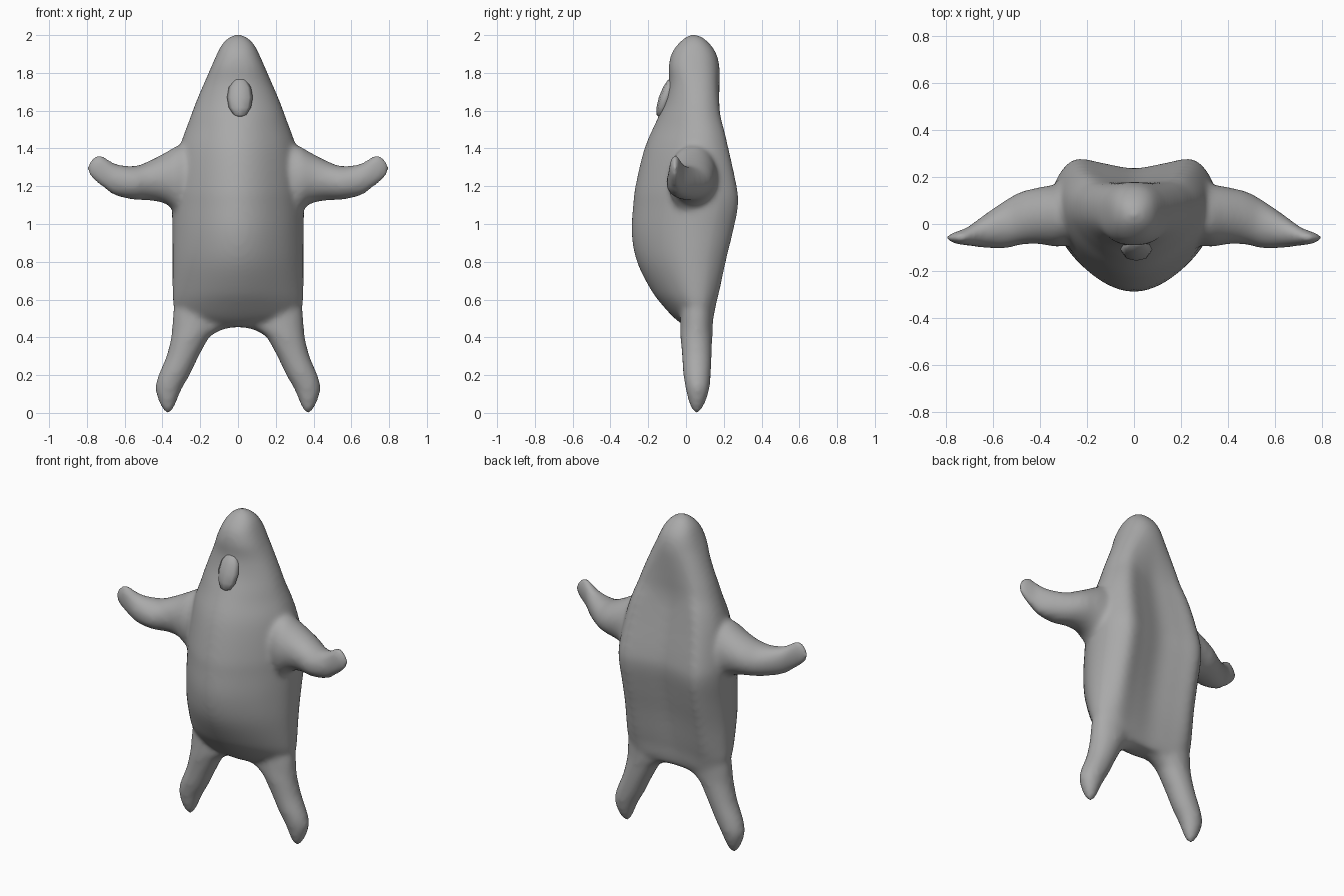
import bpy, bmesh, math
from mathutils import Vector

grey = bpy.data.materials.new("plain grey")
grey.diffuse_color = (0.4, 0.4, 0.4, 1)


def spline(pts, steps, closed=False):
    """Smooth curve through tuples of any length."""
    n, out = len(pts), []
    for i in range(n if closed else n - 1):
        idx = [(i + k) % n if closed else min(max(i + k, 0), n - 1) for k in (-1, 0, 1, 2)]
        p = [Vector(pts[j]) for j in idx]
        for s in range(steps):
            t = s / steps
            out.append(0.5 * (2 * p[1] + (p[2] - p[0]) * t
                              + (2 * p[0] - 5 * p[1] + 4 * p[2] - p[3]) * t * t
                              + (3 * p[1] - p[0] - 3 * p[2] + p[3]) * t ** 3))
    if not closed:
        out.append(Vector(pts[-1]))
    return out


def loft(bm, rings):
    """Skin a list of rings and cap both ends."""
    vs = [[bm.verts.new(p) for p in r] for r in rings]
    n = len(vs[0])
    for a, b in zip(vs, vs[1:]):
        for i in range(n):
            bm.faces.new((a[i], a[(i + 1) % n], b[(i + 1) % n], b[i]))
    bm.faces.new(vs[0][::-1])
    bm.faces.new(vs[-1])


def finish(bm, name):
    bmesh.ops.recalc_face_normals(bm, faces=bm.faces)
    me = bpy.data.meshes.new(name)
    bm.to_mesh(me)
    bm.free()
    for p in me.polygons:
        p.use_smooth = True
    me.materials.append(grey)
    ob = bpy.data.objects.new(name, me)
    bpy.context.collection.objects.link(ob)
    return ob


bm = bmesh.new()

# Torso and head: z, half width, front y, back y
torso = [(0.455, 0.2, 0.0, 0.12), (0.5, 0.31, -0.06, 0.145), (0.57, 0.342, -0.125, 0.16),
         (0.65, 0.347, -0.185, 0.18), (0.8, 0.347, -0.26, 0.213), (0.95, 0.347, -0.288, 0.25),
         (1.1, 0.35, -0.28, 0.28), (1.2, 0.345, -0.268, 0.272), (1.4, 0.31, -0.22, 0.228),
         (1.55, 0.258, -0.155, 0.195), (1.65, 0.221, -0.112, 0.187), (1.75, 0.178, -0.09, 0.183),
         (1.83, 0.143, -0.092, 0.178), (1.9, 0.112, -0.078, 0.162), (1.95, 0.086, -0.045, 0.13),
         (1.987, 0.05, -0.005, 0.09), (2.004, 0.012, 0.03, 0.05)]
# Torso section: share of half width, share of depth (belly wedge, hollow back)
half = [(0, 0), (0.35, 0.065), (0.7, 0.245), (0.93, 0.46), (1, 0.65), (0.94, 0.84),
        (0.72, 0.99), (0.38, 0.96), (0, 0.92)]
flat = spline(half + [(-x, u) for x, u in half[-2:0:-1]], 4, True)
rings = []
for z, w, f, b in spline(torso, 4):
    k = min(max((z - 1.5) / 0.33, 0), 1)          # rounder towards the crown
    ring = []
    for i, q in enumerate(flat):
        a = 2 * math.pi * i / len(flat)
        s, c = [math.copysign(abs(v) ** 0.88, v) for v in (math.sin(a), math.cos(a))]
        x = q.x * (1 - k) + s * k
        u = q.y * (1 - k) + (0.5 - 0.5 * c) * k
        ring.append((x * w, f + (b - f) * u, z))
    rings.append(ring)
loft(bm, rings)

# Limbs: low and high limits of the two cross axes along the main axis
arm = [(0.24, 1.06, 1.42, -0.08, 0.16), (0.32, 1.055, 1.415, -0.098, 0.168),
       (0.365, 1.095, 1.39, -0.092, 0.163), (0.41, 1.115, 1.365, -0.085, 0.155),
       (0.48, 1.125, 1.33, -0.088, 0.138), (0.55, 1.128, 1.307, -0.105, 0.1),
       (0.65, 1.15, 1.32, -0.1, 0.03), (0.71, 1.19, 1.36, -0.092, -0.015),
       (0.75, 1.218, 1.368, -0.086, -0.03), (0.785, 1.25, 1.335, -0.075, -0.043),
       (0.798, 1.28, 1.31, -0.068, -0.052)]
leg = [(0.72, 0.16, 0.31, 0.0, 0.14), (0.55, 0.11, 0.342, -0.025, 0.145),
       (0.45, 0.115, 0.35, -0.03, 0.142), (0.4, 0.152, 0.355, -0.03, 0.14),
       (0.3, 0.207, 0.38, -0.022, 0.137),
       (0.2, 0.255, 0.422, -0.015, 0.132), (0.13, 0.295, 0.438, -0.003, 0.125),
       (0.06, 0.325, 0.42, 0.013, 0.105), (0.015, 0.343, 0.398, 0.032, 0.082),
       (-0.004, 0.362, 0.38, 0.05, 0.064)]


def limb(rows, side, upright):
    rings = []
    for s, a0, a1, b0, b1 in spline(rows, 4):
        ring = []
        for i in range(24):
            t = 2 * math.pi * i / 24
            a = (a0 + a1) / 2 + (a1 - a0) / 2 * math.cos(t)
            y = (b0 + b1) / 2 + (b1 - b0) / 2 * math.sin(t)
            ring.append((side * a, y, s) if upright else (side * s, y, a))
        rings.append(ring)
    loft(bm, rings)


for side in (-1, 1):
    limb(arm, side, False)
    limb(leg, side, True)

# Rounded web between the legs
web = [(-0.25, 0.27), (-0.18, 0.372), (-0.1, 0.432), (0, 0.452),
       (0.1, 0.432), (0.18, 0.372), (0.25, 0.27)]
rings = []
for x, z in spline(web, 4):
    rings.append([(x, 0.055 + 0.07 * math.cos(a * math.pi / 6),
                   z + 0.06 + 0.06 * math.sin(a * math.pi / 6)) for a in range(12)])
loft(bm, rings)

# Fuse into one soft skin
body = finish(bm, "body")
fuse = body.modifiers.new("fuse", 'REMESH')
fuse.mode = 'VOXEL'
fuse.voxel_size = 0.014
fuse.use_smooth_shade = True
soft = body.modifiers.new("soften", 'SMOOTH')
soft.factor = 0.5
soft.iterations = 14

# Nose: coarse oval bead leaning with the face
bm = bmesh.new()
bmesh.ops.create_uvsphere(bm, u_segments=8, v_segments=6, radius=1)
for v in bm.verts:
    x, y, z = v.co
    v.co = (0.01 + 0.068 * x, -0.108 + 0.036 * y + 0.034 * z, 1.67 + 0.106 * z)
finish(bm, "nose")
